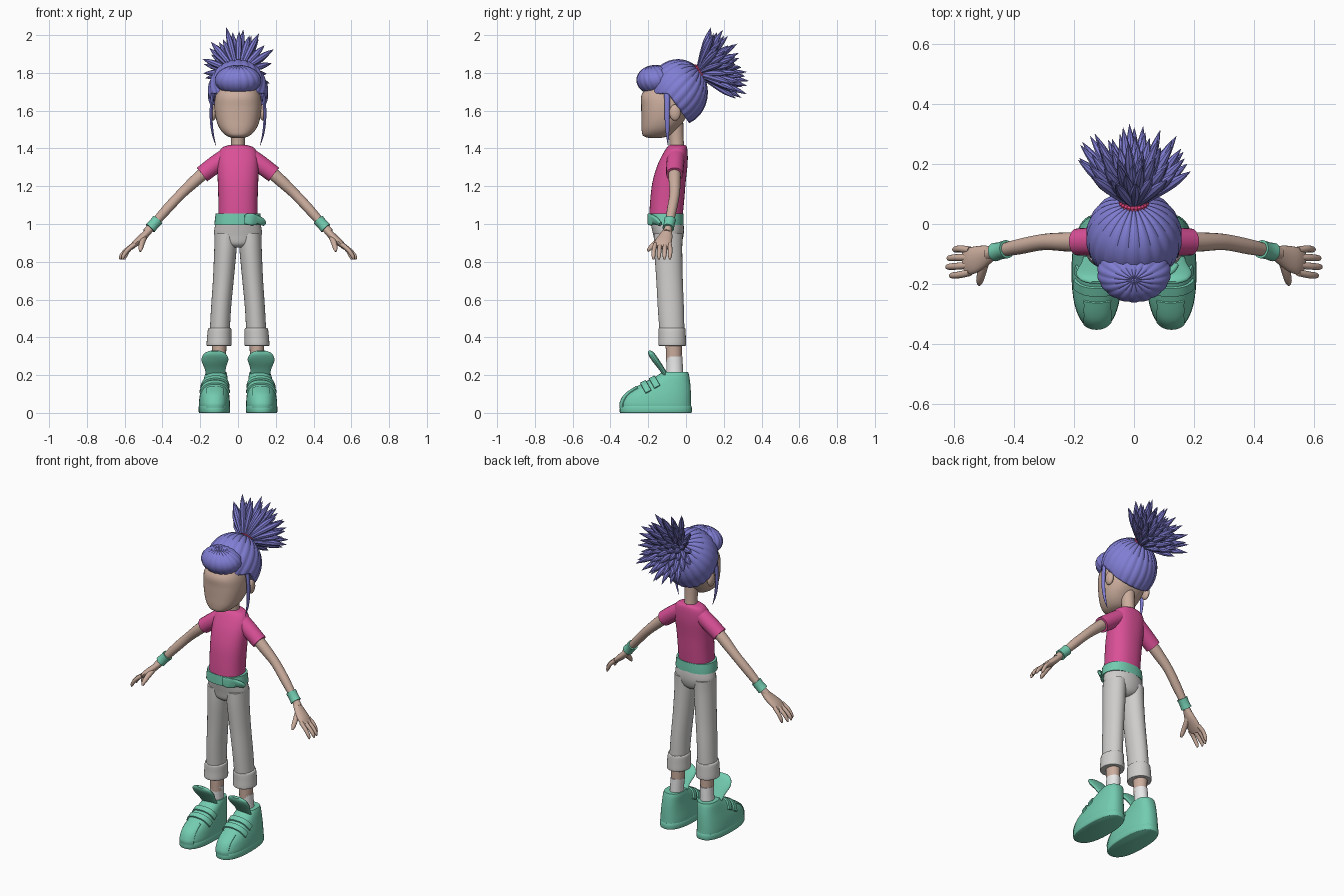
import bpy, bmesh, math, random
from mathutils import Vector, Matrix

if "Cube" in bpy.data.objects:
    bpy.data.objects.remove(bpy.data.objects["Cube"])
random.seed(4)
parts = []


def paint(name, *rgb):
    m = bpy.data.materials.new(name)
    m.use_nodes = True
    m.diffuse_color = (*rgb, 1)
    bsdf = next(n for n in m.node_tree.nodes if n.type == 'BSDF_PRINCIPLED')
    bsdf.inputs["Base Color"].default_value = (*rgb, 1)
    return m


SKIN = paint("skin", .60, .42, .34)
HAIR = paint("violet hair", .22, .21, .66)
PINK = paint("pink shirt", .70, .08, .31)
MINT = paint("mint", .17, .60, .43)
GREY = paint("light grey trousers", .62, .61, .60)
WHITE = paint("white sock", .80, .80, .80)
TIE = paint("rose hair tie", .75, .06, .20)


def add(name, bm, mat, mirror=False):
    bmesh.ops.recalc_face_normals(bm, faces=bm.faces)
    me = bpy.data.meshes.new(name)
    bm.to_mesh(me)
    bm.free()
    me.materials.append(mat)
    ob = bpy.data.objects.new(name, me)
    bpy.context.collection.objects.link(ob)
    if mirror:
        ob.modifiers.new("mirror", 'MIRROR')
    parts.append(ob)
    return ob


def smooth_path(pts, steps):
    """Catmull-Rom interpolation of tuples."""
    p = [pts[0], *pts, pts[-1]]
    out = []
    for i in range(1, len(p) - 2):
        for s in range(steps):
            t = s / steps
            out.append([b + .5 * t * (c - a + t * (2*a - 5*b + 4*c - d + t * (3*(b - c) + d - a)))
                        for a, b, c, d in zip(*p[i - 1:i + 3])])
    return out + [list(pts[-1])]


def sweep(bm, pts, flat=False, n=20, power=2, steps=4):
    """Skin rings (x, y, z, ru, rv); flat rings stay level, others follow the path."""
    secs = smooth_path(pts, steps)
    c = [Vector(s[:3]) for s in secs]
    ref = Vector((0, 1, 0))
    if abs((c[-1] - c[0]).normalized().y) > .85:
        ref = Vector((1, 0, 0))
    rings = []
    for i, s in enumerate(secs):
        u, v = Vector((1, 0, 0)), Vector((0, 1, 0))
        if not flat:
            t = (c[min(i + 1, len(c) - 1)] - c[max(i - 1, 0)]).normalized()
            u = (ref - t * ref.dot(t)).normalized()
            v = t.cross(u)
        ring = []
        for k in range(n):
            a = math.tau * k / n
            ca, sa = math.cos(a), math.sin(a)
            e = 2 / power
            ring.append(bm.verts.new(c[i] + u * math.copysign(abs(ca) ** e, ca) * s[3]
                                     + v * math.copysign(abs(sa) ** e, sa) * s[4]))
        rings.append(ring)
    for a, b in zip(rings, rings[1:]):
        for k in range(n):
            bm.faces.new((a[k], a[k - 1], b[k - 1], b[k]))
    bm.faces.new(rings[0])
    bm.faces.new(rings[-1])


def loft(name, pts, mat, mirror=False, flat=True, **kw):
    bm = bmesh.new()
    sweep(bm, pts, flat, **kw)
    return add(name, bm, mat, mirror)


def limb(name, pts, mat, **kw):
    return loft(name, [(*p, p[-1]) if len(p) == 4 else p for p in pts], mat, True, False, **kw)


def ball(center, radii, lobes=0, tilt=0, segs=32):
    """Ellipsoid, optionally scalloped into locks that meet at a tilted pole."""
    bm = bmesh.new()
    bmesh.ops.create_uvsphere(bm, u_segments=lobes * 6 or segs, v_segments=28, radius=1)
    if lobes:
        for v in bm.verts:
            a = math.atan2(v.co.y, v.co.x)
            v.co *= .975 + .03 * abs(math.sin(a * lobes / 2))
    m = Matrix.Translation(center) @ Matrix.Diagonal((*radii, 1)) @ Matrix.Rotation(tilt, 4, 'X')
    bm.transform(m)
    return bm


def slice_at(bm, co, no):
    bmesh.ops.bisect_plane(bm, geom=bm.verts[:] + bm.edges[:] + bm.faces[:], dist=1e-5,
                           plane_co=co, plane_no=no)


# Head, neck and ears
loft("head", [(0, -.165, 1.456, .03, .035), (0, -.158, 1.468, .062, .07), (0, -.142, 1.50, .094, .093),
              (0, -.122, 1.55, .115, .114), (0, -.107, 1.62, .125, .13), (0, -.10, 1.685, .118, .135),
              (0, -.08, 1.75, .09, .10), (0, -.07, 1.80, .04, .05)], SKIN, n=40, power=2.4)
loft("neck", [(0, -.045, 1.36, .042, .042), (0, -.05, 1.44, .036, .038), (0, -.06, 1.56, .042, .045)], SKIN)
add("ear", ball((.132, -.058, 1.59), (.018, .03, .043)), SKIN, True)

# Hair cap, opened for the face
cap = ball((0, -.043, 1.697), (.16, .158, .175), 22, -math.radians(45))
slope = Vector((0, -.16, -.115)).normalized()
corner = Vector((0, -.095, 1.69))
slice_at(cap, corner, (0, 0, 1))
slice_at(cap, corner, slope)
gone = [f for f in cap.faces if f.calc_center_median().z < corner.z
        and (f.calc_center_median() - corner).dot(slope) > 0]
bmesh.ops.delete(cap, geom=gone, context='FACES')
shell = add("hair_cap", cap, HAIR).modifiers.new("thickness", 'SOLIDIFY')
shell.thickness = .025

# Rolled fringe with a straight lower edge
fringe = ball((0, -.162, 1.762), (.123, .10, .08), 18, math.radians(15))
for v in fringe.verts:
    v.co.z = max(v.co.z, 1.695)
add("fringe", fringe, HAIR)
limb("side_lock", [(.12, -.10, 1.74, .018, .01), (.138, -.10, 1.66, .015, .009), (.142, -.10, 1.56, .013, .008),
                   (.134, -.098, 1.48, .009, .006), (.117, -.095, 1.415, .001)], HAIR, n=10)

# Spiky ponytail fanned around its axis, and its tie
base = Vector((0, .07, 1.80))
axis = Vector((0, .93, .37)).normalized()
side = Vector((1, 0, 0))
up = side.cross(axis)
tail = bmesh.new()
COUNT = 64
for i in range(COUNT):
    spread = math.radians(54) * math.sqrt((i + .3) / COUNT)
    turn = i * 2.39996
    d = (axis * math.cos(spread) + math.sin(spread)
         * (side * .9 * math.cos(turn) + up * math.sin(turn))).normalized()
    length = random.uniform(.20, .265)
    start = base + .025 * (side * math.cos(turn) + up * math.sin(turn)) * spread
    droop = Vector((0, 0, -.012))
    pts = [(*(start + d * length * f + droop * f * f), r, r)
           for f, r in ((0, .008), (.35, .015), (.65, .017), (.85, .010), (1, .0006))]
    sweep(tail, pts, n=8, steps=2)
add("ponytail", tail, HAIR)
root_dir = Vector((0, .8, .6))
loft("ponytail_root", [(*(base + root_dir * s), r, r) for s, r in ((-.05, .05), (0, .034), (.05, .04), (.09, .02))],
     HAIR, flat=False)
band = bmesh.new()
ring = [base + root_dir * .004 + .04 * (side * math.cos(a) + root_dir.cross(side) * math.sin(a))
        for a in (math.tau * k / 24 for k in range(25))]
for a, b in zip(ring, ring[1:]):
    sweep(band, [(*a, .011, .011), (*b, .011, .011)], n=8, steps=1)
add("hair_tie", band, TIE)

# Shirt
loft("shirt", [(0, -.107, 1.03, .104, .088), (0, -.10, 1.12, .104, .09), (0, -.09, 1.22, .107, .088),
               (0, -.072, 1.31, .11, .08), (0, -.057, 1.37, .104, .066), (0, -.048, 1.405, .083, .053),
               (0, -.045, 1.418, .045, .042)], PINK, n=36, power=2.3)
limb("sleeve", [(.06, -.052, 1.358, .046), (.12, -.057, 1.315, .047), (.19, -.06, 1.262, .045)], PINK)

# Arms and hands
limb("arm", [(.14, -.06, 1.305, .033), (.22, -.06, 1.235, .032), (.30, -.06, 1.16, .027),
             (.38, -.075, 1.075, .026), (.45, -.09, .995, .021), (.485, -.10, .955, .022)], SKIN)
limb("wristband", [(.425, -.084, 1.023, .031), (.445, -.089, 1.0, .029), (.465, -.094, .978, .031)], MINT)
limb("palm", [(.465, -.095, .972, .02, .018), (.50, -.107, .935, .036, .02), (.54, -.122, .90, .045, .018),
              (.565, -.13, .875, .04, .012)], SKIN)
limb("thumb", [(.495, -.115, .935, .016), (.508, -.16, .90, .015), (.515, -.19, .872, .012),
               (.517, -.203, .855, .005)], SKIN, n=12)
for i in range(4):
    y = -.162 + .025 * i
    reach = (0, .012, .008, -.01)[i]
    limb("finger_%d" % (i + 1), [(.548, y, .893, .012), (.585 + reach / 2, y - .008 + .004 * i, .862, .0115),
                                 (.607 + reach, y - .01 + .004 * i, .83, .010),
                                 (.612 + reach, y - .01 + .004 * i, .812, .004)], SKIN, n=12)

# Belt with a buckle and loose end
loft("belt", [(0, -.105, .995, .125, .092), (0, -.105, 1.02, .123, .092), (0, -.105, 1.055, .118, .091)],
     MINT, n=36, power=2.3)
loft("belt_buckle", [(.035, -.197, 1.027, .008, .026), (.07, -.193, 1.025, .008, .032),
                     (.10, -.172, 1.02, .008, .026)], MINT, flat=False, power=4)
loft("belt_end", [(.09, -.178, 1.03, .01, .02), (.122, -.155, 1.015, .01, .02),
                  (.14, -.135, 1.0, .007, .012)], MINT, flat=False, power=3)

# Trousers with turned-up cuffs
loft("trouser_hips", [(0, -.095, .875, .03, .045), (0, -.095, .895, .095, .068), (0, -.093, .94, .125, .08),
                      (0, -.098, .99, .122, .086), (0, -.105, 1.03, .11, .086)], GREY, n=36)
loft("trouser_leg", [(.064, -.094, .95, .06, .076), (.067, -.094, .86, .059, .074), (.078, -.087, .70, .055, .07),
                     (.09, -.08, .55, .053, .069), (.098, -.073, .40, .053, .065)], GREY, True, n=28)
loft("trouser_cuff", [(.1, -.073, .355, .06, .066), (.1, -.073, .36, .066, .073), (.099, -.073, .40, .065, .072),
                      (.097, -.074, .443, .062, .071), (.097, -.074, .45, .055, .067)], GREY, True, n=28)

# Ankles and socks
loft("ankle", [(.1, -.064, .27, .036, .041), (.1, -.065, .40, .04, .044)], SKIN, True)
loft("sock", [(.108, -.06, .16, .042, .046), (.104, -.06, .23, .038, .044), (.1, -.062, .298, .038, .043)],
     WHITE, True)

# Shoes: raised straps and toe panel are inset from the upper
shoe = bmesh.new()
sweep(shoe, [(.125, -.16, .03, .081, .188), (.125, -.16, .055, .082, .187), (.124, -.147, .10, .077, .173),
             (.121, -.11, .15, .068, .133), (.117, -.07, .195, .06, .087), (.115, -.057, .217, .053, .068)],
      True, n=48, power=2.4, steps=5)
bmesh.ops.recalc_face_normals(shoe, faces=shoe.faces)
top = Vector((.122, -.15, .20))
along = Vector((0, -.87, -.49)).normalized()
down = Vector((0, .49, -.87)).normalized()


def raise_panel(lo, hi, depth, half_width, height):
    slice_at(shoe, top + along * lo, along)
    slice_at(shoe, top + along * hi, along)
    slice_at(shoe, top + down * depth, down)
    for s in (-half_width, half_width):
        slice_at(shoe, top + Vector((s, 0, 0)), (1, 0, 0))
    shoe.normal_update()
    chosen = []
    for f in shoe.faces:
        q = f.calc_center_median() - top
        if lo < q.dot(along) < hi and q.dot(down) < depth and abs(q.x) < half_width:
            chosen.append(f)
    bmesh.ops.inset_region(shoe, faces=chosen, thickness=.002, depth=height, use_even_offset=True)


raise_panel(.015, .050, .055, .2, .008)
raise_panel(.068, .103, .055, .2, .008)
raise_panel(.125, .30, .075, .045, .004)
add("shoe_upper", shoe, MINT, True)
loft("shoe_sole", [(.125, -.16, 0, .079, .187), (.125, -.16, .006, .083, .191), (.125, -.16, .034, .083, .190),
                   (.125, -.16, .037, .08, .186)], MINT, True, n=48, power=2.4, steps=2)
limb("shoe_tongue", [(.115, -.09, .17, .012, .048), (.12, -.13, .235, .014, .056), (.122, -.162, .28, .017, .071),
                     (.122, -.185, .313, .015, .058), (.122, -.196, .328, .006, .025)], MINT, n=28)

# Smooth shading with crisp creases
bpy.ops.object.select_all(action='DESELECT')
for ob in parts:
    ob.select_set(True)
bpy.context.view_layer.objects.active = parts[0]
bpy.ops.object.shade_smooth_by_angle(angle=math.radians(40))
